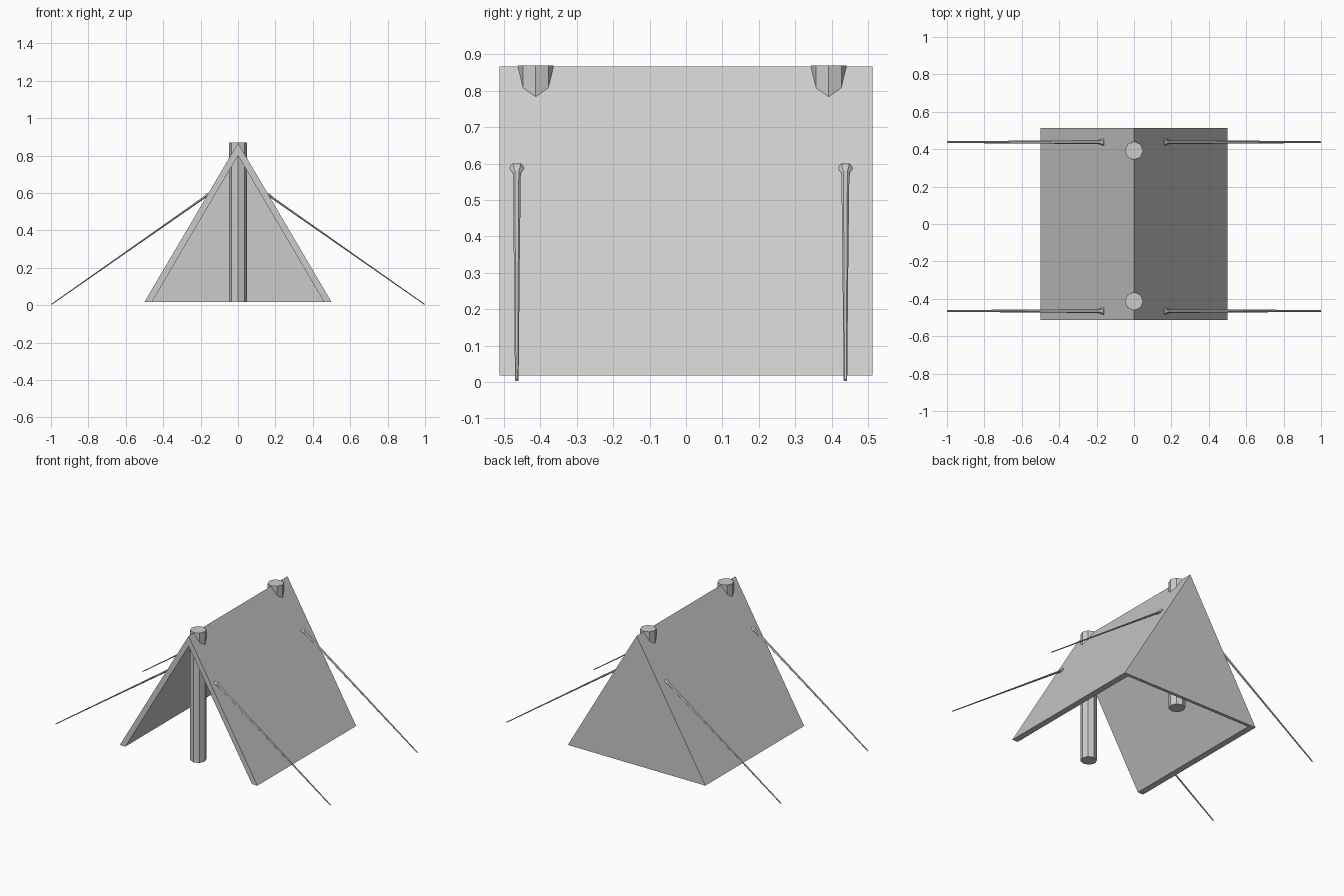
import bpy, bmesh
from math import sin, cos, pi
from mathutils import Vector

if "Cube" in bpy.data.objects:
    bpy.data.objects.remove(bpy.data.objects["Cube"])


def make_object(name, bm):
    bmesh.ops.recalc_face_normals(bm, faces=bm.faces)
    me = bpy.data.meshes.new(name)
    bm.to_mesh(me)
    bm.free()
    ob = bpy.data.objects.new(name, me)
    bpy.context.collection.objects.link(ob)
    return ob


BASE, RIDGE, HALF = 0.017, 0.867, 0.513

# Canvas: triangular shell, open at the front and underneath, closed at the back
bm = bmesh.new()


def triangle(half_width, top, y):
    return [bm.verts.new(c) for c in
            ((-half_width, y, BASE), (0, y, top), (half_width, y, BASE))]


of, ob_ = triangle(0.5, RIDGE, -HALF), triangle(0.5, RIDGE, HALF)
nf, nb = triangle(0.46, 0.8, -HALF), triangle(0.46, 0.8, HALF - 0.02)
for i in (0, 1):
    bm.faces.new((of[i], of[i + 1], ob_[i + 1], ob_[i]))   # outer slopes
    bm.faces.new((nf[i], nf[i + 1], nb[i + 1], nb[i]))     # inner slopes
    bm.faces.new((of[i], of[i + 1], nf[i + 1], nf[i]))     # front rim
bm.faces.new(ob_)
bm.faces.new(nb)
for i in (0, 2):
    bm.faces.new((of[i], nf[i], nb[i], ob_[i]))            # bottom hems
bm.faces.new((ob_[0], nb[0], nb[2], ob_[2]))
make_object("tent_canvas", bm)


def lathe(name, start, end, side, profile, n, squash=1.0):
    """Tube from start to end; profile holds (fraction, radius) pairs."""
    start, end, side = Vector(start), Vector(end), Vector(side)
    up = (end - start).normalized().cross(side)
    bm = bmesh.new()
    rings = [[bm.verts.new(start.lerp(end, t) + r * (side * cos(a) + up * sin(a) * squash))
              for a in (2 * pi * k / n for k in range(n))] for t, r in profile]
    for a, b in zip(rings, rings[1:]):
        for k in range(n):
            m = (k + 1) % n
            bm.faces.new((a[k], a[m], b[m], b[k]))
    bm.faces.new(rings[0])
    bm.faces.new(rings[-1])
    return make_object(name, bm)


# Octagonal poles
for label, y in (("front", -0.413), ("back", 0.392)):
    lathe(label + "_pole", (0, y, BASE), (0, y, 0.87), (1, 0, 0),
          ((0, 0.049), (1, 0.049)), 8)

# Guy ropes: knotted at the canvas, tapering to the ground
for label, y in (("front", -0.465), ("back", 0.438)):
    for hand, s in (("left", -1), ("right", 1)):
        lathe(f"{label}_{hand}_rope", (s * 0.158, y, 0.592), (s * 0.998, y, 0.004),
              (0, 1, 0), ((0, 0.02), (0.012, 0.019), (0.03, 0.011), (0.45, 0.008), (1, 0.005)),
              6, 0.6)
